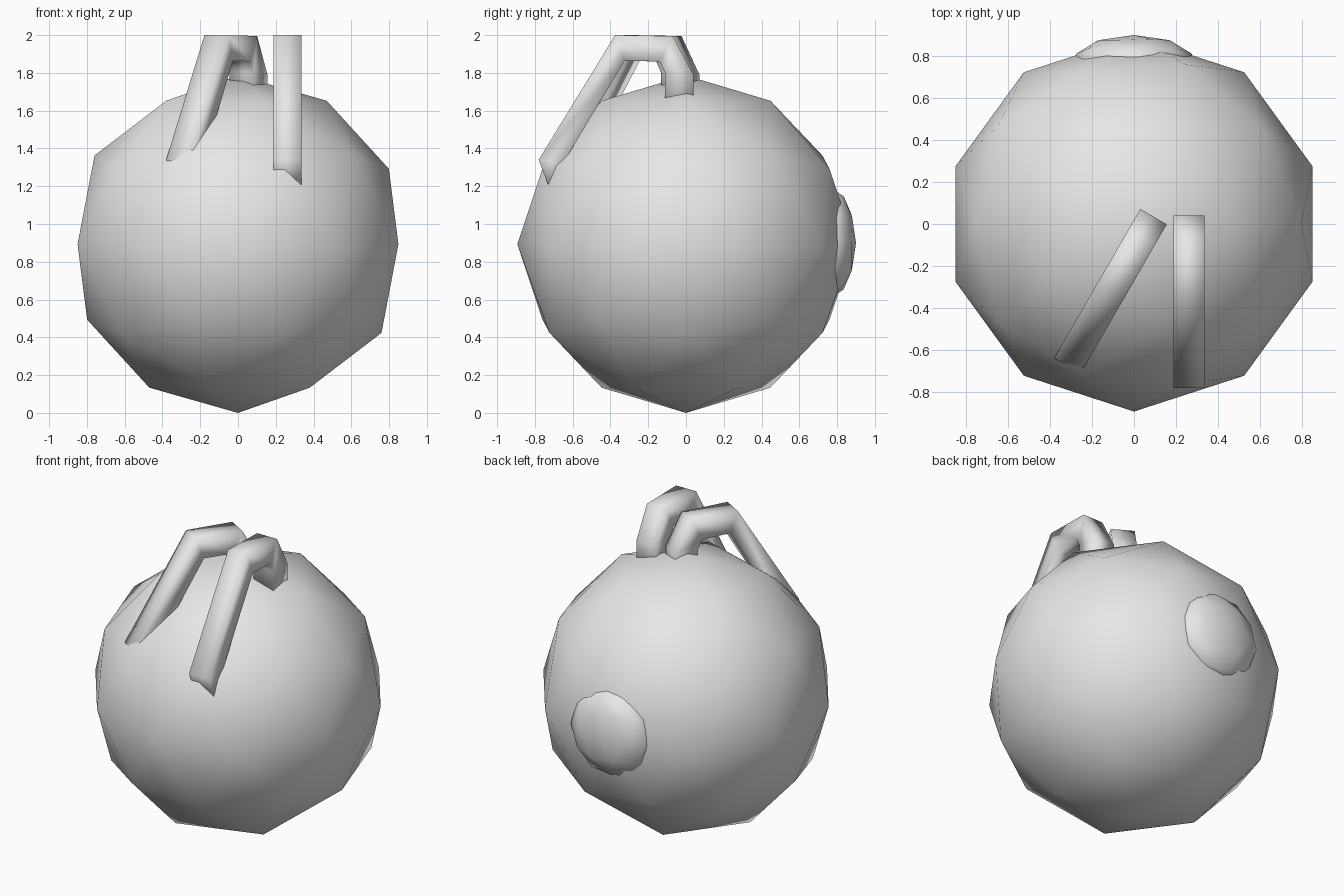
import bpy, bmesh
from math import radians
from mathutils import Matrix, Vector

cube = bpy.data.objects.get("Cube")
if cube:
    bpy.data.objects.remove(cube, do_unlink=True)

grey = bpy.data.materials.new("light grey")
grey.use_nodes = True
colour = (0.8, 0.8, 0.8, 1)
grey.diffuse_color = colour
grey.node_tree.nodes["Principled BSDF"].inputs["Base Color"].default_value = colour


def finish(name, bm, matrix):
    """Turn a bmesh into a smooth grey object."""
    bmesh.ops.recalc_face_normals(bm, faces=bm.faces)
    for f in bm.faces:
        f.smooth = True
    mesh = bpy.data.meshes.new(name)
    bm.to_mesh(mesh)
    bm.free()
    mesh.materials.append(grey)
    obj = bpy.data.objects.new(name, mesh)
    obj.matrix_world = matrix
    bpy.context.collection.objects.link(obj)


def ball(name, centre, radii):
    bm = bmesh.new()
    bmesh.ops.create_icosphere(bm, subdivisions=2, radius=1)
    bmesh.ops.scale(bm, vec=radii, verts=bm.verts)
    finish(name, bm, Matrix.Translation(centre))


# Bent strap outline (y, z): outer and inner edge, front foot to back foot
OUTER = [(-0.72, 1.18), (-0.78, 1.34), (-0.375, 2.0),
         (-0.07, 1.995), (0.04, 1.79), (0.04, 1.6)]
INNER = [(-0.60, 1.20), (-0.65, 1.323), (-0.325, 1.865),
         (-0.14, 1.86), (-0.11, 1.80), (-0.11, 1.6)]
HALF = 0.073
BACK = 0.04


def strap(name, back_end, angle):
    bm = bmesh.new()
    rings = []
    for o, i in zip(OUTER, INNER):
        corners = [(-HALF, o), (HALF, o), (HALF, i), (-HALF, i)]
        rings.append([bm.verts.new((x, p[0] - BACK, p[1])) for x, p in corners])
    for a, b in zip(rings, rings[1:]):
        for k in range(4):
            n = (k + 1) % 4
            bm.faces.new((a[k], a[n], b[n], b[k]))
    bm.faces.new(rings[0])
    bm.faces.new(rings[-1])
    place = Matrix.Translation(Vector((*back_end, 0)))
    finish(name, bm, place @ Matrix.Rotation(radians(angle), 4, "Z"))


# Round body and flattened bump on its back
ball("body", (0, 0, 0.893), (0.893, 0.893, 0.893))
ball("back_bump", (0, 0.77, 0.9), (0.29, 0.13, 0.29))

# Two bent straps on top
strap("left_strap", (0.262, BACK), 0)
strap("right_strap", (0.093, 0.035), -30)
